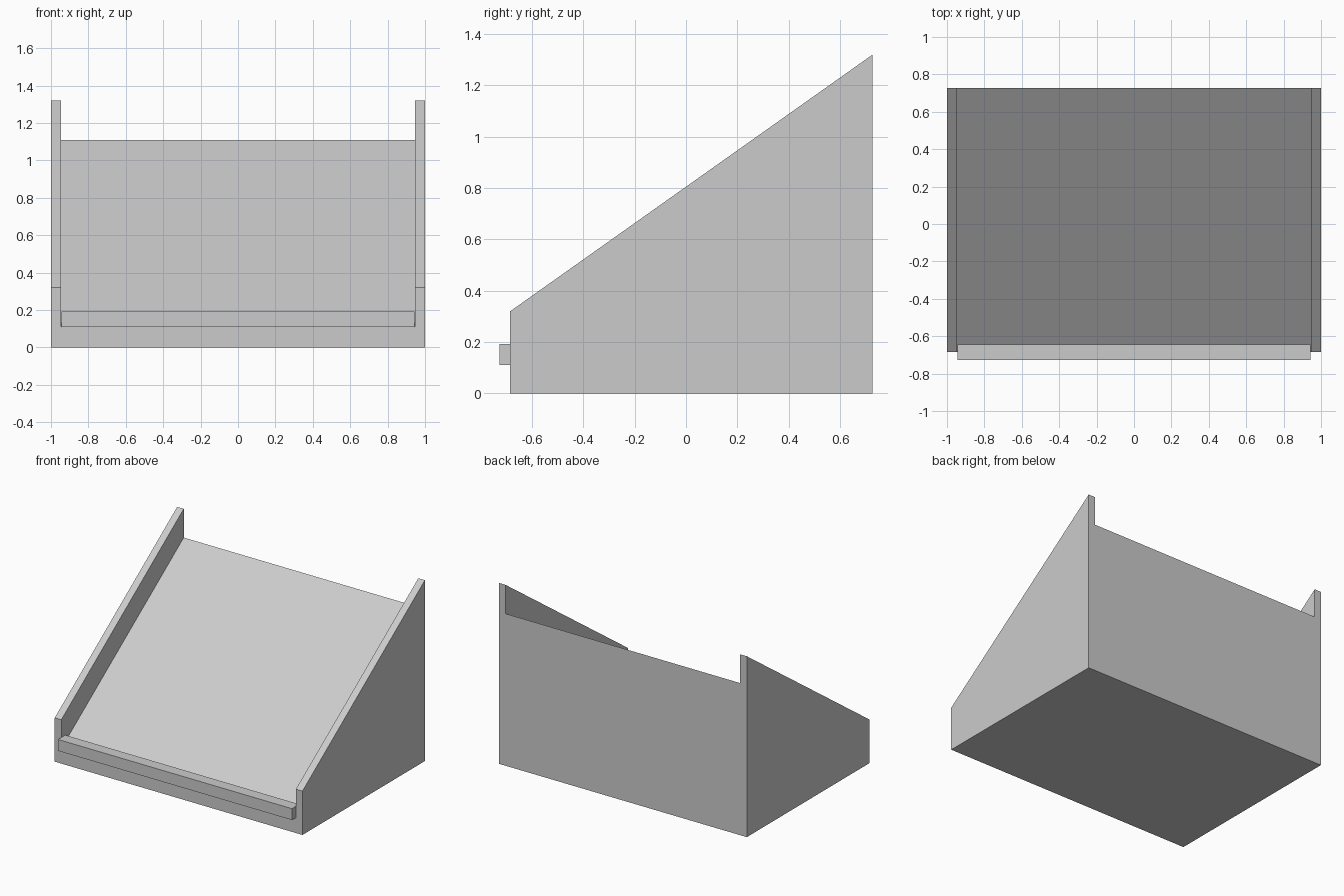
import bpy

cube = bpy.data.objects.get("Cube")
if cube:
    bpy.data.objects.remove(cube, do_unlink=True)

# Single plain grey finish
grey = bpy.data.materials.new("plain_grey")
grey.use_nodes = True
colour = (0.6, 0.6, 0.6, 1)
grey.diffuse_color = colour
grey.node_tree.nodes["Principled BSDF"].inputs["Base Color"].default_value = colour

FRONT, BACK = -0.685, 0.727
INNER, OUTER = 0.947, 1.0


def extrude_x(name, profile, x0, x1):
    """Solid made by sweeping a (y, z) profile from x0 to x1."""
    n = len(profile)
    verts = [(x, y, z) for x in (x0, x1) for y, z in profile]
    faces = [tuple(reversed(range(n))), tuple(range(n, 2 * n))]
    faces += [(i, (i + 1) % n, (i + 1) % n + n, i + n) for i in range(n)]
    mesh = bpy.data.meshes.new(name)
    mesh.from_pydata(verts, [], faces)
    mesh.materials.append(grey)
    obj = bpy.data.objects.new(name, mesh)
    bpy.context.collection.objects.link(obj)
    return obj


def wedge(front_height, back_height):
    return [(FRONT, 0), (BACK, 0), (BACK, back_height), (FRONT, front_height)]


# Sloping body between the side panels
extrude_x("sloped_body", wedge(0.11, 1.11), -INNER, INNER)

# Taller side panels
extrude_x("left_side_panel", wedge(0.32, 1.32), INNER, OUTER)
extrude_x("right_side_panel", wedge(0.32, 1.32), -OUTER, -INNER)

# Retaining lip along the front edge
lip = [(-0.727, 0.11), (-0.643, 0.11), (-0.643, 0.193), (-0.727, 0.193)]
extrude_x("front_lip", lip, -0.944, 0.944)
